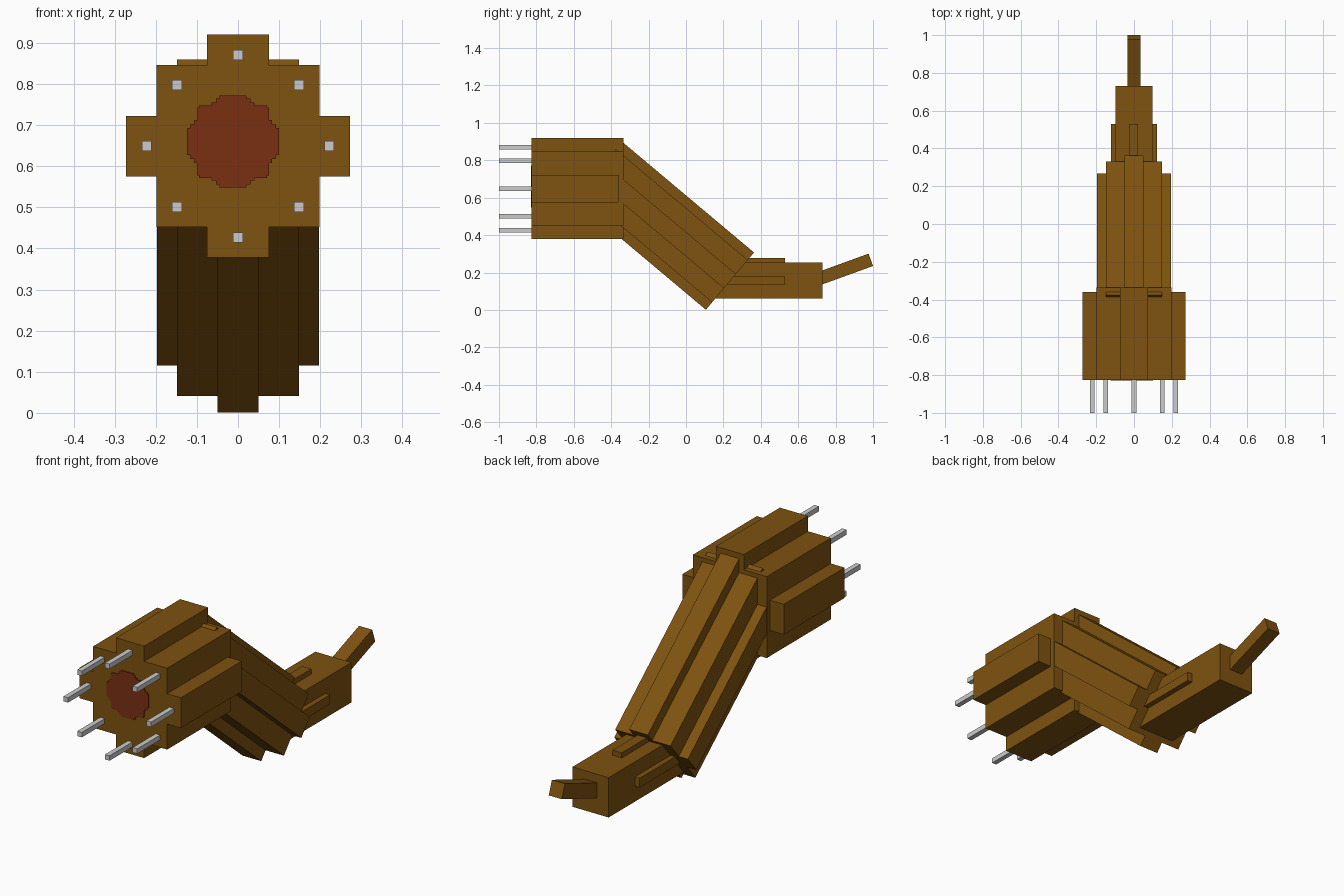
import bpy, bmesh, math

cube = bpy.data.objects.get("Cube")
if cube:
    bpy.data.objects.remove(cube, do_unlink=True)


def material(name, rgb):
    m = bpy.data.materials.new(name)
    m.use_nodes = True
    m.diffuse_color = (*rgb, 1)
    m.node_tree.nodes["Principled BSDF"].inputs["Base Color"].default_value = (*rgb, 1)
    return m


BROWN = material("brown", (0.21, 0.085, 0.005))
RED = material("dark_red", (0.195, 0.03, 0.006))
GREY = material("light_grey", (0.6, 0.6, 0.6))


def stepped_bar(name, steps, centre, length, mat, tilt=0):
    """Bar along y whose section is stepped: half sizes (x, z) from widest to tallest."""
    quarter = []
    for i, (x, z) in enumerate(steps):
        quarter.append((x, z))
        if i + 1 < len(steps):
            quarter.append((steps[i + 1][0], z))
    half = quarter + [(-x, z) for x, z in reversed(quarter)]
    outline = half + [(-x, -z) for x, z in half]

    bm = bmesh.new()
    front = bm.faces.new([bm.verts.new((x, -length / 2, z)) for x, z in outline])
    extruded = bmesh.ops.extrude_face_region(bm, geom=[front], use_keep_orig=True)["geom"]
    moved = [v for v in extruded if isinstance(v, bmesh.types.BMVert)]
    bmesh.ops.translate(bm, verts=moved, vec=(0, length, 0))
    bmesh.ops.recalc_face_normals(bm, faces=bm.faces)
    mesh = bpy.data.meshes.new(name)
    bm.to_mesh(mesh)
    bm.free()
    mesh.materials.append(mat)
    obj = bpy.data.objects.new(name, mesh)
    obj.location = centre
    obj.rotation_euler.x = math.radians(tilt)
    bpy.context.collection.objects.link(obj)
    return obj


def box(name, low, high, mat):
    centre = [(a + b) / 2 for a, b in zip(low, high)]
    half = ((high[0] - low[0]) / 2, (high[2] - low[2]) / 2)
    return stepped_bar(name, [half], centre, high[1] - low[1], mat)


# Head with side wings
HEAD_Z, FACE_Y = 0.649, -0.825
stepped_bar("head", [(0.198, 0.197), (0.075, 0.271)], (0, -0.58, HEAD_Z), 0.49, BROWN)
for side, s in (("left", 1), ("right", -1)):
    stepped_bar(side + "_head_wing", [(0.038, 0.0735)], (s * 0.234, -0.5925, HEAD_Z), 0.465, BROWN)

# Round mouth on the face
stepped_bar("mouth", [(0.112, 0.033), (0.105, 0.042), (0.095, 0.052), (0.088, 0.083),
                      (0.083, 0.088), (0.052, 0.095), (0.042, 0.105), (0.033, 0.112)],
            (-0.012, FACE_Y - 0.001, 0.66), 0.006, RED)

# Ring of eight teeth
for i in range(8):
    a = i * math.pi / 4
    r = 0.222 if i % 2 == 0 else 0.21
    stepped_bar(f"tooth_{i + 1}", [(0.012, 0.012)],
                (r * math.cos(a), FACE_Y - 0.0825, HEAD_Z + r * math.sin(a)), 0.185, GREY)

# Sloping neck, running from inside the head down to the rear body
start, end = (-0.47, 0.746), (0.235, 0.154)
dy, dz = end[0] - start[0], end[1] - start[1]
stepped_bar("neck", [(0.197, 0.05), (0.148, 0.148), (0.05, 0.2)],
            (0, (start[0] + end[0]) / 2, (start[1] + end[1]) / 2),
            math.hypot(dy, dz), BROWN, math.degrees(math.atan2(dz, dy)))

# Rear body with raised ridges
box("rear_body", (-0.097, 0.12, 0.06), (0.097, 0.73, 0.253), BROWN)
box("top_ridge", (-0.027, 0.22, 0.24), (0.022, 0.53, 0.278), BROWN)
for side, s in (("left", 1), ("right", -1)):
    stepped_bar(side + "_ridge", [(0.0175, 0.0225)], (s * 0.105, 0.345, 0.1575), 0.37, BROWN)

# Upturned tail
angle, length = math.radians(20), 0.34
stepped_bar("tail", [(0.035, 0.035)],
            (0, 0.988 - length / 2 * math.cos(angle), 0.268 - length / 2 * math.sin(angle)),
            length, BROWN, 20)
